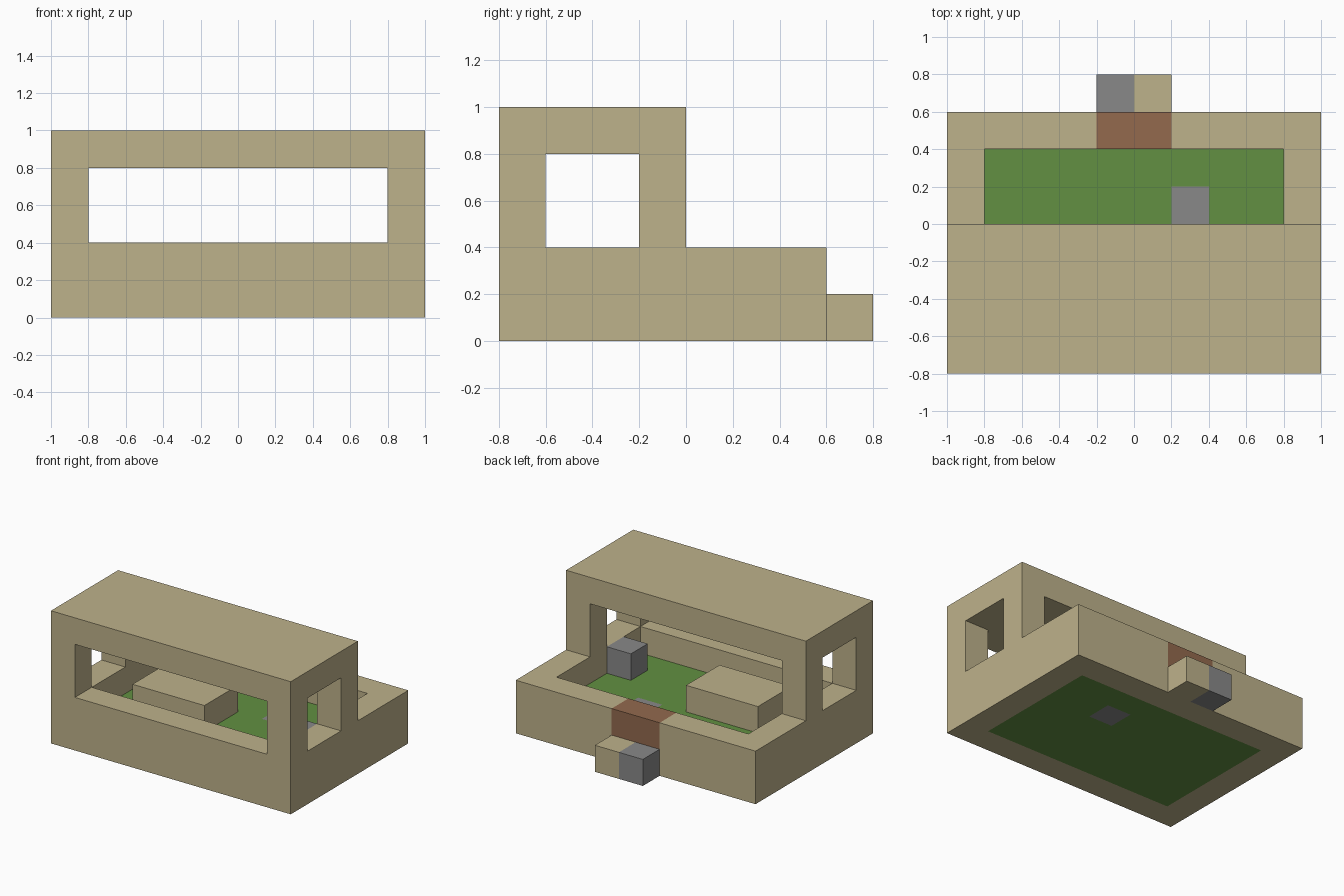
import bpy
import bmesh
from mathutils import Vector

if "Cube" in bpy.data.objects:
    bpy.data.objects.remove(bpy.data.objects["Cube"], do_unlink=True)

UNIT = 0.2  # size of one building block


def make_material(name, rgb):
    mat = bpy.data.materials.new(name)
    mat.use_nodes = True
    mat.diffuse_color = (*rgb, 1)
    bsdf = mat.node_tree.nodes["Principled BSDF"]
    bsdf.inputs["Base Color"].default_value = (*rgb, 1)
    bsdf.inputs["Roughness"].default_value = 0.9
    return mat


sand = make_material("sand", (0.515, 0.445, 0.258))
grass = make_material("grass green", (0.122, 0.279, 0.054))
stone = make_material("stone grey", (0.25, 0.25, 0.25))
wood = make_material("wood brown", (0.292, 0.144, 0.076))

part_material = {}
cells = {}  # block position -> part name; later parts replace earlier ones


def block(part, mat, low, high, mirror=False):
    """Fill the blocks between two corners, optionally on both sides of x."""
    part_material[part] = mat
    for x in range(low[0], high[0]):
        for y in range(low[1], high[1]):
            for z in range(low[2], high[2]):
                cells[x, y, z] = part
                if mirror:
                    cells[-1 - x, y, z] = part


# Lower walls
block("front_wall", sand, (-5, -4, 0), (5, -3, 2))
block("back_wall", sand, (-5, 2, 0), (5, 3, 2))
block("side_walls", sand, (4, -3, 0), (5, 2, 2), mirror=True)

# Pillars and roof
block("front_pillars", sand, (4, -4, 2), (5, -3, 4), mirror=True)
block("rear_pillars", sand, (4, -1, 2), (5, 0, 4), mirror=True)
block("roof", sand, (-5, -4, 4), (5, 0, 5))

# Floor with a stone tile
block("floor", grass, (-4, -3, 0), (4, 2, 1))
block("floor_tile", stone, (1, 0, 0), (2, 1, 1))

# Furniture under the roof
block("table", sand, (-3, -2, 1), (0, 0, 2))
block("stone_cube", stone, (3, -2, 1), (4, -1, 2))

# Gate and the two steps behind it
block("gate", wood, (-1, 2, 1), (1, 3, 2))
block("stone_step", stone, (-1, 3, 0), (0, 4, 1))
block("sand_step", sand, (0, 3, 0), (1, 4, 1))


def build_part(part):
    """Skin a part with only the faces that touch open air."""
    bm = bmesh.new()
    for cell in [c for c, owner in cells.items() if owner == part]:
        center = Vector(cell) + Vector((0.5, 0.5, 0.5))
        for axis in range(3):
            for sign in (-1, 1):
                step = Vector((0, 0, 0))
                step[axis] = sign
                if tuple(int(a + b) for a, b in zip(cell, step)) in cells:
                    continue
                u, v = Vector((0, 0, 0)), Vector((0, 0, 0))
                u[(axis + 1) % 3] = 0.5
                v[(axis + 2) % 3] = 0.5 * sign
                mid = center + step / 2
                corners = (mid - u - v, mid + u - v, mid + u + v, mid - u + v)
                bm.faces.new([bm.verts.new(c * UNIT) for c in corners])
    bmesh.ops.remove_doubles(bm, verts=bm.verts, dist=0.001)
    mesh = bpy.data.meshes.new(part)
    bm.to_mesh(mesh)
    bm.free()
    mesh.materials.append(part_material[part])
    bpy.context.collection.objects.link(bpy.data.objects.new(part, mesh))


for part in part_material:
    build_part(part)
